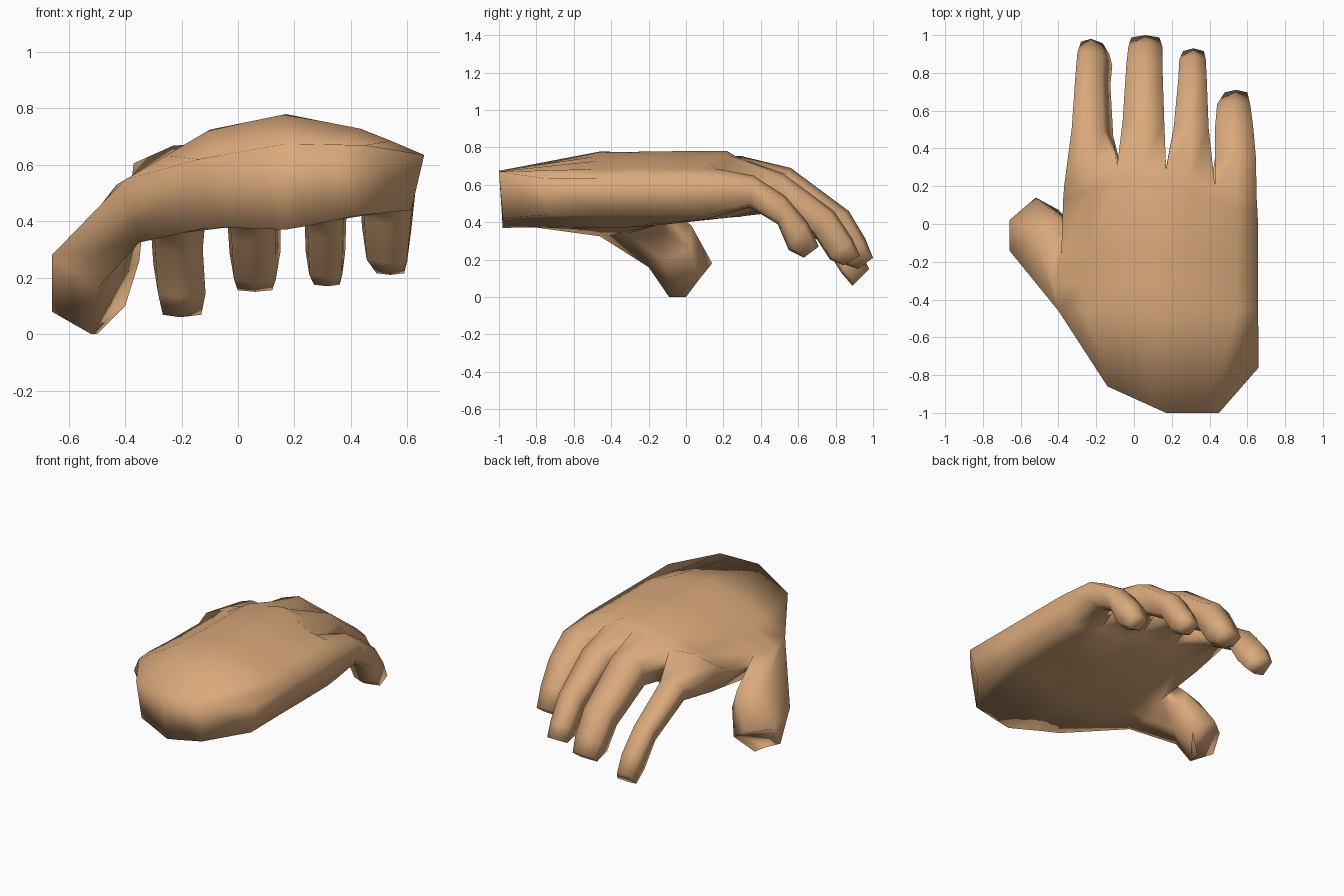
import bpy, bmesh
from mathutils import Vector

cube = bpy.data.objects.get("Cube")
if cube:
    bpy.data.objects.remove(cube)


def lerp_table(table, x):
    """Piecewise linear lookup."""
    for (xa, va), (xb, vb) in zip(table, table[1:]):
        if x <= xb:
            return va + (vb - va) * max(0, (x - xa) / (xb - xa))
    return table[-1][1]


# Arch of the back, hollow of the palm, rounded wrist end and finger webs
BACK = [(-.43, .53), (-.1, .725), (.17, .78), (.45, .725), (.66, .635)]
WRIST_BACK = [(-.14, .62), (.17, .675), (.45, .67), (.66, .635)]
HOLLOW = [(-.4, .31), (-.3, .34), (-.1, .38), (.18, .37), (.42, .42), (.6, .44)]
RISE = [(-.45, .3), (-.1, .4), (.3, .43)]
WRIST = [(-.14, -.86), (.17, -1), (.45, -1), (.66, -.76)]
WEBS = [(-.37, .2), (-.09, .3), (.17, .29), (.43, .19), (.65, .12)]
COLS = 9

bm = bmesh.new()


def palm_row(xs, y_of, back=BACK, front=False):
    top, bottom = [], []
    for c, x in enumerate(xs):
        y = y_of(x)
        z = lerp_table(back, x)
        bx = .15 + (x - .15) * .91
        low = max(lerp_table(HOLLOW, bx), lerp_table(RISE, y))
        if front:
            z += (.04, .02, -.05, 0, -.04, 0, -.05, 0, 0)[c]
            low += .05 if c in (2, 4, 6) else 0
        top.append(bm.verts.new((x, y, z)))
        bottom.append(bm.verts.new((bx, y + (.02 if y < -.7 else 0), low)))
    return top, bottom


front_x = []
for (xa, _), (xb, _) in zip(WEBS, WEBS[1:]):
    front_x += [xa, (xa + xb) / 2]
front_x.append(WEBS[-1][0])


def spread(left, right):
    scale = (right - left) / (front_x[-1] - front_x[0])
    return [left + (x - front_x[0]) * scale for x in front_x]


# Palm rows from wrist to finger webs
wrist_x = [-.14, -.06, .02, .1, .17, .26, .36, .45, .66]
rows = [palm_row(wrist_x, lambda x: lerp_table(WRIST, x), WRIST_BACK)]
for left, y in [(-.4, -.46), (-.43, -.32), (-.385, -.16)]:
    rows.append(palm_row(spread(left, .657), lambda x, y=y: y))
rows.append(palm_row(spread(-.375, .655), lambda x: lerp_table(WEBS, x) - .07))
rows.append(palm_row(front_x, lambda x: lerp_table(WEBS, x), front=True))

for r, ((ta, ba), (tb, bb)) in enumerate(zip(rows, rows[1:])):
    for c in range(COLS - 1):
        bm.faces.new((ta[c], ta[c + 1], tb[c + 1], tb[c]))
        bm.faces.new((ba[c], bb[c], bb[c + 1], ba[c + 1]))
    bm.faces.new((ta[-1], ba[-1], bb[-1], tb[-1]))
    if r not in (1, 2):  # the thumb grows from the gap
        bm.faces.new((ta[0], tb[0], bb[0], ba[0]))
wt, wb = rows[0]
for c in range(COLS - 1):
    bm.faces.new((wt[c], wb[c], wb[c + 1], wt[c + 1]))


def grow(ring, sections):
    """Skin a tube from an open ring through the sections and cap it."""
    for points in sections:
        new = [bm.verts.new(p) for p in points]
        n = len(new)
        for i in range(n):
            j = (i + 1) % n
            bm.faces.new((ring[i], ring[j], new[j], new[i]))
        ring = new
    bm.faces.new(ring)


def finger_section(tilt, left, right, top_y, top_z, low_y, low_z):
    top, low = Vector((0, top_y, top_z)), Vector((0, low_y, low_z))
    width = right - left
    spots = [(0, .16), (.5 - tilt / 2, 0), (1 - tilt * .8, .16 + tilt * .3),
             (.91 + tilt * .3, .9), (.5, 1), (.09, .9)]
    return [top.lerp(low, t) + Vector((left + width * u, 0, 0)) for u, t in spots]


# Fingers: sideways tilt, then left, right, back point, pad point per section
FINGERS = [
    (.3, [(-.33, -.11, .51, .60, .46, .45), (-.31, -.125, .80, .41, .73, .29),
          (-.30, -.115, .92, .27, .83, .13), (-.28, -.13, .98, .15, .89, .06)]),
    (0, [(-.06, .16, .56, .69, .48, .48), (-.04, .15, .87, .46, .74, .32),
         (-.03, .15, .96, .31, .83, .18), (-.015, .135, 1, .21, .92, .15)]),
    (0, [(.21, .395, .52, .66, .46, .48), (.235, .385, .79, .46, .68, .34),
         (.24, .38, .89, .31, .77, .2), (.26, .37, .93, .22, .84, .17)]),
    (0, [(.43, .645, .36, .65, .34, .48), (.43, .63, .53, .54, .49, .39),
         (.44, .615, .65, .40, .55, .25), (.48, .6, .71, .27, .63, .21)]),
]
top, bottom = rows[-1]
for f, (tilt, sections) in enumerate(FINGERS):
    span = slice(2 * f, 2 * f + 3)
    grow(top[span] + bottom[span][::-1], [finger_section(tilt, *s) for s in sections])

# Thumb: joint and tip
grow([rows[r][0][0] for r in (1, 2, 3)] + [rows[r][1][0] for r in (3, 2, 1)], [
    [(-.66, -.14, .28), (-.54, -.03, .39), (-.39, .03, .38),
     (-.35, .02, .26), (-.41, -.12, .2), (-.5, -.2, .16)],
    [(-.66, -.04, .08), (-.66, .02, .2), (-.52, .14, .18),
     (-.4, .075, .1), (-.5, 0, 0), (-.52, -.09, 0)],
])

bmesh.ops.recalc_face_normals(bm, faces=bm.faces)
mesh = bpy.data.meshes.new("hand")
bm.to_mesh(mesh)
bm.free()
for poly in mesh.polygons:
    poly.use_smooth = True

# Skin colour
skin = bpy.data.materials.new("tan_skin")
skin.use_nodes = True
color = (.7, .4, .2, 1)
skin.diffuse_color = color
skin.node_tree.nodes["Principled BSDF"].inputs["Base Color"].default_value = color
mesh.materials.append(skin)

hand = bpy.data.objects.new("hand", mesh)
bpy.context.collection.objects.link(hand)
